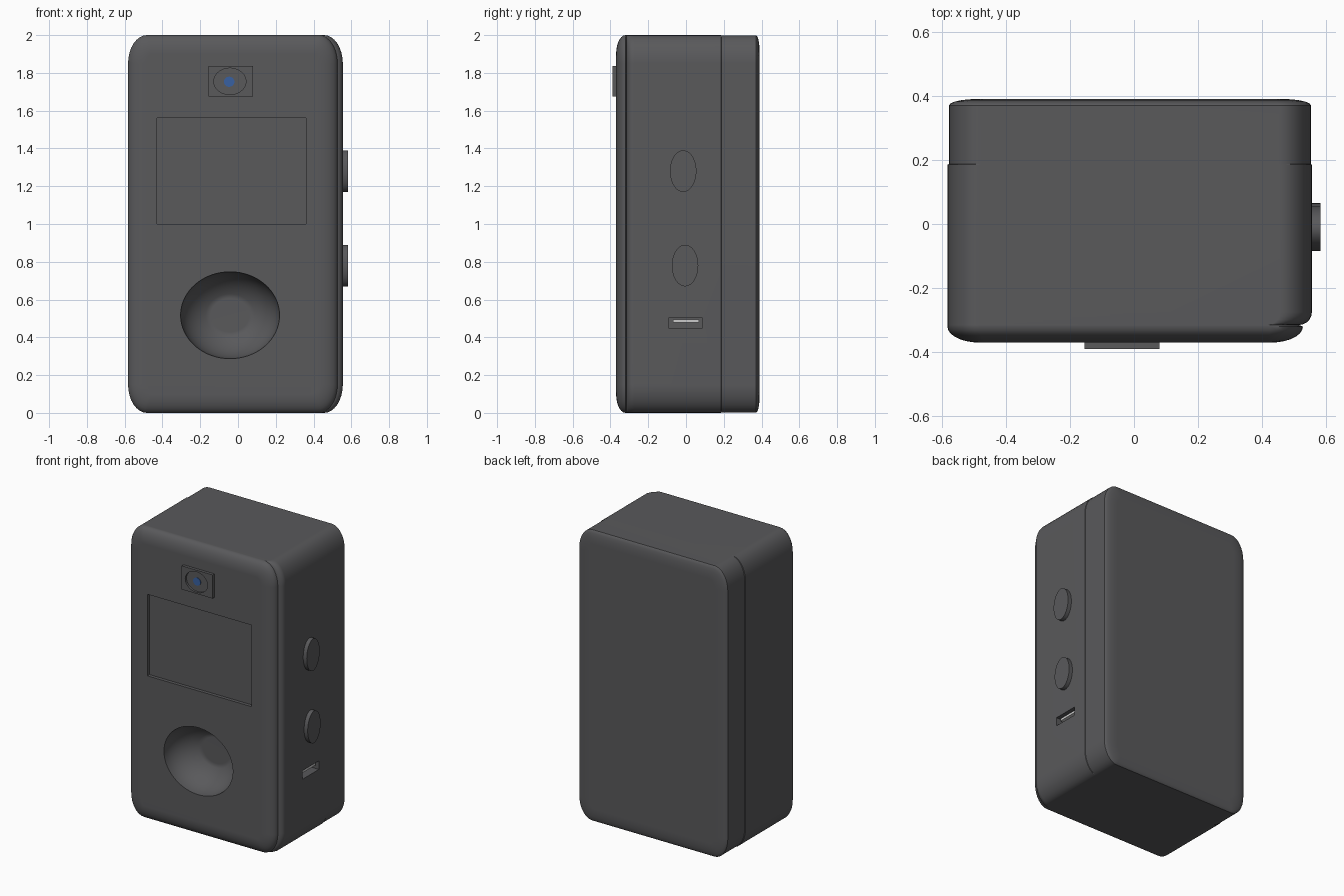
import bpy, bmesh
from math import sin, cos, pi

if "Cube" in bpy.data.objects:
    bpy.data.objects.remove(bpy.data.objects["Cube"])


def material(name, color):
    m = bpy.data.materials.new(name)
    m.diffuse_color = (*color, 1)
    m.use_nodes = True
    m.node_tree.nodes["Principled BSDF"].inputs["Base Color"].default_value = m.diffuse_color
    return m


DARK = material("dark_grey", (0.1, 0.1, 0.105))
BLUE = material("lens_blue", (0.04, 0.12, 0.36))
PALE = material("pale_grey", (0.6, 0.6, 0.6))


def loft(name, rings, mat=DARK):
    """Closed solid through a list of equal-length point rings."""
    bm = bmesh.new()
    loops = [[bm.verts.new(p) for p in ring] for ring in rings]
    n = len(loops[0])
    for a, b in zip(loops, loops[1:]):
        for i in range(n):
            j = (i + 1) % n
            bm.faces.new((a[i], a[j], b[j], b[i]))
    bm.faces.new(loops[0])
    bm.faces.new(loops[-1])
    bmesh.ops.recalc_face_normals(bm, faces=bm.faces)
    me = bpy.data.meshes.new(name)
    bm.to_mesh(me)
    bm.free()
    me.materials.append(mat)
    ob = bpy.data.objects.new(name, me)
    bpy.context.collection.objects.link(ob)
    return ob


def box(name, x, y, z, mat=DARK):
    return loft(name, [[(x[0], v, z[0]), (x[1], v, z[0]), (x[1], v, z[1]), (x[0], v, z[1])] for v in y], mat)


def ellipse(axis, at, u, w, ru, rw, n=48):
    """Elliptical ring in the plane across 'x' or 'y'; w is height."""
    pts = []
    for i in range(n):
        t = 2 * pi * i / n
        p, q = u + ru * cos(t), w + rw * sin(t)
        pts.append((at, p, q) if axis == 'x' else (p, at, q))
    return pts


def shell_ring(y, x0, x1, inset, n=8):
    """Rounded rectangle section of the case at depth y."""
    x0, x1, z0, z1 = x0 + inset, x1 - inset, inset, 2 - inset
    rx, rz = 0.1 - 0.7 * inset, 0.15 - 1.0 * inset
    pts = []
    for k, (cx, cz) in enumerate([(x1 - rx, z1 - rz), (x0 + rx, z1 - rz), (x0 + rx, z0 + rz), (x1 - rx, z0 + rz)]):
        for i in range(n + 1):
            t = (k + i / n) * pi / 2
            pts.append((cx + rx * cos(t), y, cz + rz * sin(t)))
    return pts


def cut(target, cutter):
    m = target.modifiers.new("cut", 'BOOLEAN')
    m.operation, m.solver, m.object = 'DIFFERENCE', 'EXACT', cutter
    bpy.context.view_layer.objects.active = target
    bpy.ops.object.modifier_apply(modifier=m.name)
    bpy.data.objects.remove(cutter)


# Case: rounded front edge, groove on the right, faint seam, softened back
rings = []
for i in range(8):
    t = i / 7 * pi / 2
    rings.append(shell_ring(-0.32 - 0.05 * cos(t), -0.582, 0.527, 0.1 * (1 - sin(t))))
for i in range(6):
    t = i / 5 * pi / 2
    rings.append(shell_ring(-0.275 - 0.04 * cos(t), -0.582, 0.515 + 0.04 * sin(t), 0))
rings += [shell_ring(0.185, -0.582, 0.555, 0), shell_ring(0.187, -0.578, 0.553, 0.001)]
for i in range(6):
    t = i / 5 * pi / 2
    rings.append(shell_ring(0.37 + 0.02 * sin(t), -0.578, 0.553, 0.001 + 0.09 * (1 - cos(t))))
case = loft("case", rings)

# Screen recess
cut(case, box("screen_cutter", (-0.43, 0.36), (-0.5, -0.347), (1.0, 1.56)))

# Speaker bowl with a flat bottom
bowl = [ellipse('y', -0.5, -0.042, 0.517, 0.262, 0.23, 64)]
for i in range(11):
    t = i / 10 * 1.175
    bowl.append(ellipse('y', -0.37 + 0.21 * sin(t), -0.042, 0.517, 0.262 * cos(t), 0.23 * cos(t), 64))
cut(case, loft("speaker_cutter", bowl))

# Charging port with its tongue
cut(case, box("port_cutter", (0.49, 0.7), (-0.09, 0.085), (0.447, 0.505)))
box("port_tongue", (0.48, 0.54), (-0.07, 0.07), (0.478, 0.494), PALE)

# Camera block with a recessed lens and blue pupil
camera = box("camera_block", (-0.155, 0.08), (-0.39, -0.34), (1.675, 1.837))
cut(camera, loft("lens_cutter", [ellipse('y', y, -0.043, 1.755, 0.085, 0.07) for y in (-0.45, -0.376)]))
loft("lens_pupil", [ellipse('y', y, -0.047, 1.753, 0.028, 0.027, 24) for y in (-0.38, -0.36)], BLUE)

# Side buttons
buttons = [loft("side_button", [ellipse('x', x, y, z, 0.07, 0.11) for x in (0.53, 0.582)])
           for y, z in ((-0.015, 1.28), (-0.005, 0.78))]

# Smooth shading with sharp edges kept
for ob in [case, camera] + buttons:
    bpy.ops.object.select_all(action='DESELECT')
    ob.select_set(True)
    bpy.context.view_layer.objects.active = ob
    bpy.ops.object.shade_smooth_by_angle(angle=0.6)
    wn = ob.modifiers.new("weighted_normals", 'WEIGHTED_NORMAL')
    wn.keep_sharp = True
